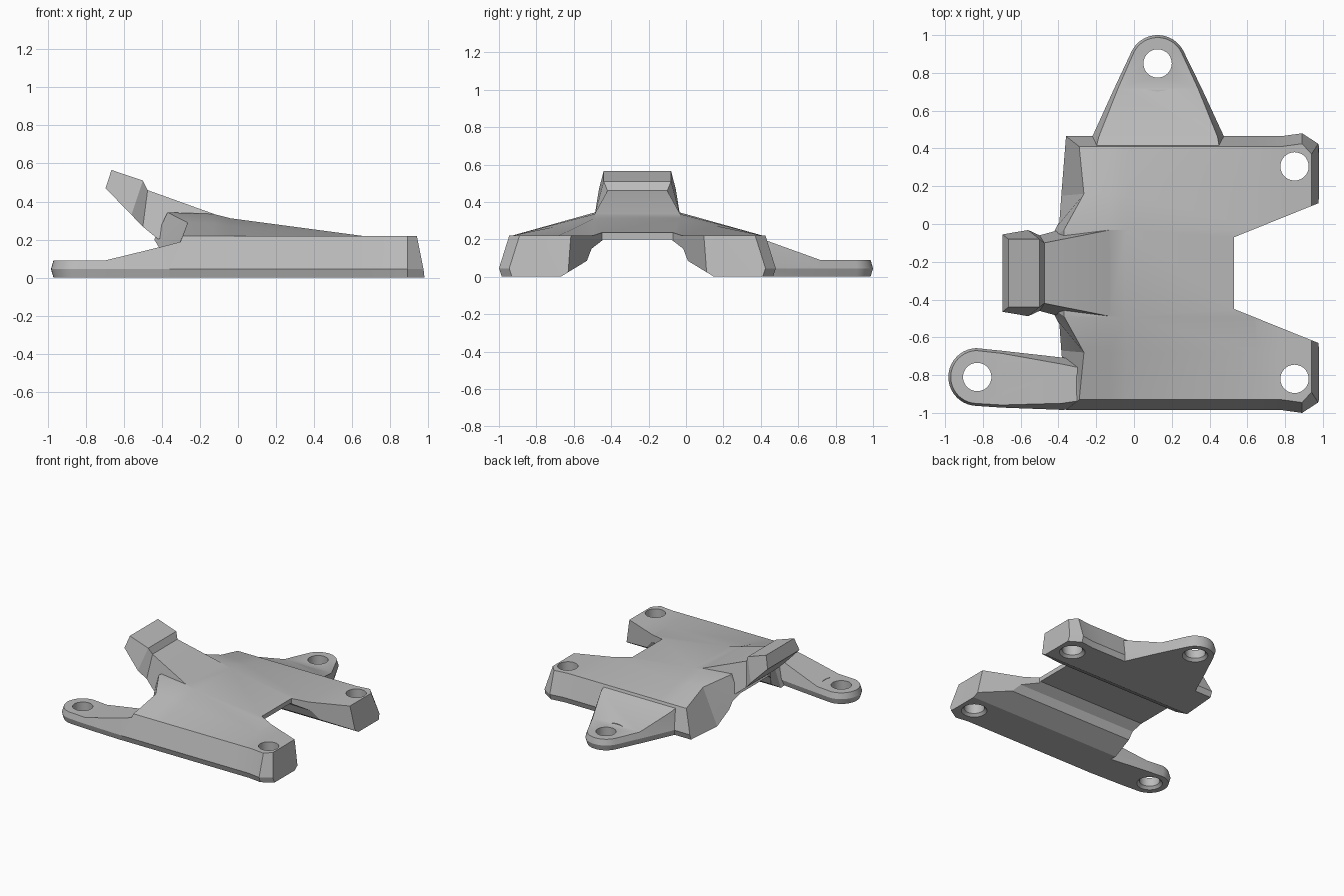
import bpy, bmesh, math
from mathutils import Vector

cube = bpy.data.objects.get("Cube")
if cube:
    bpy.data.objects.remove(cube, do_unlink=True)

MID = -0.26   # y of the channel's centre line
grey = bpy.data.materials.new("cast grey")
grey.use_nodes = True
grey.diffuse_color = (0.5, 0.5, 0.5, 1)
grey.node_tree.nodes["Principled BSDF"].inputs["Base Color"].default_value = (0.5, 0.5, 0.5, 1)


def loft(name, sections, caps=None):
    """Closed solid through equal-length rings; caps list the end polygons by ring index."""
    bm = bmesh.new()
    rings = [[bm.verts.new(p) for p in s] for s in sections]
    n = len(rings[0])
    for a, b in zip(rings, rings[1:]):
        for i in range(n):
            j = (i + 1) % n
            bm.faces.new((a[i], a[j], b[j], b[i]))
    for ring in (rings[0], rings[-1]):
        for cap in caps or [range(n)]:
            bm.faces.new([ring[i] for i in cap])
    bmesh.ops.recalc_face_normals(bm, faces=bm.faces)
    mesh = bpy.data.meshes.new(name)
    bm.to_mesh(mesh)
    bm.free()
    obj = bpy.data.objects.new(name, mesh)
    bpy.context.collection.objects.link(obj)
    mesh.materials.append(grey)
    return obj


def disc(x, y, z, r, n=40):
    return [(x + r * math.cos(2 * math.pi * i / n), y + r * math.sin(2 * math.pi * i / n), z)
            for i in range(n)]


def combine(target, other, operation):
    mod = target.modifiers.new("join", "BOOLEAN")
    mod.operation, mod.object, mod.solver = operation, other, "EXACT"
    bpy.context.view_layer.objects.active = target
    bpy.ops.object.modifier_apply(modifier=mod.name)
    bpy.data.objects.remove(other, do_unlink=True)


# Half of the body's arched cross-section: offset from MID, height, x of neck-side end
HALF = [(0.23, None, -0.37), (0.42, None, -0.265), (0.67, 0.22, -0.29),
        (0.725, 0.045, -0.36), (0.71, 0, -0.36), (0.41, 0, -0.385),
        (0.27, 0.085, -0.395), (0.245, 0.15, -0.41), (0.18, 0.2, -0.44)]
# End polygons that keep the channel open
half_caps = [(0, 1, 7, 8), (1, 5, 6, 7), (1, 2, 3, 4, 5)]
BODY_CAPS = [(0, 8, 9, 17)] + half_caps + [[17 - i for i in cap] for cap in half_caps]


def body_section(x, ridge, flare=0, first=False, last=False):
    ring = []
    for side, points in ((1, HALF), (-1, HALF[::-1])):
        for w, z, start in points:
            if z is None:
                z = min(ridge, 0.22 + (ridge - 0.22) * (0.67 - w) / 0.44)
            px = x
            if first:
                px = start
            if last:
                px = 0.98 - 0.04 * min(1, max(0, z - 0.02) / 0.2)
            if w > 0.6:
                w += flare
            ring.append((px, MID + side * w, z))
    return ring


body = loft("bracket_body", [
    body_section(0, 0.343, first=True), body_section(-0.13, 0.335),
    body_section(-0.04, 0.312), body_section(0.65, 0.22), body_section(0.78, 0.22),
    body_section(0.89, 0.22, flare=0.015), body_section(0, 0.22, flare=-0.04, last=True)],
    BODY_CAPS)

# Gap between the two legs
combine(body, loft("leg_gap", [
    [(0.53, MID + 0.19, z), (1.1, MID + 0.42, z), (1.1, MID - 0.42, z), (0.53, MID - 0.19, z)]
    for z in (-0.1, 0.5)]), "DIFFERENCE")


def lug(name, center, forward, sweep, roots):
    """Rounded ear; sweep is the half arc, roots list (distance, left, right, top, inset)."""
    c, f = Vector(center), Vector(forward)
    s = Vector((-f.y, f.x))
    sections = []

    def place(d, w, z):
        p = c + f * d + s * w
        return (p.x, p.y, z)

    levels = [(0.14, 0), (0.153, 0.045), (0.14, 0.09)]
    for k in range(11):
        a = math.radians(2 + (sweep - 2) * k / 10)
        sections.append([place(r * math.cos(a), side * r * math.sin(a), z)
                         for side in (1, -1) for r, z in levels[::side]])
    for d, left, right, top, inset in roots:
        ring = []
        for side, w in ((1, left), (-1, right)):
            widths = [(w - 0.013, 0), (w, 0.045), (w - inset, top)]
            ring += [place(-d, side * q, z) for q, z in widths[::side]]
        sections.append(ring)
    return loft(name, sections, [(0, 1, 4, 5), (1, 2, 3, 4)])


# Mounting ears: one beside the neck, one at the back
combine(body, lug("side_ear", (-0.83, -0.81), (-1, 0), 88,
                  [(0.13, 0.162, 0.139, 0.09, 0.014), (0.45, 0.174, 0.103, 0.168, 0.035),
                   (0.56, 0.168, 0.09, 0.197, 0.045)]), "UNION")
combine(body, lug("back_ear", (0.125, 0.847), (0, 1), 64,
                  [(0.13, 0.23, 0.234, 0.09, 0.02), (0.385, 0.346, 0.352, 0.182, 0.035),
                   (0.46, 0.37, 0.37, 0.21, 0.04)]), "UNION")

# Neck and slanted head: top x, z, half width, then bottom x, z, half width
NECK = [(-0.665, 0.566, 0.18, -0.696, 0.47, 0.205),
        (-0.50, 0.51, 0.18, -0.56, 0.33, 0.228),
        (-0.475, 0.46, 0.16, -0.50, 0.268, 0.2),
        (-0.13, 0.336, 0.228, -0.42, 0.202, 0.222),
        (-0.05, 0.29, 0.2, -0.25, 0.215, 0.17)]
combine(body, loft("neck", [
    [(tx, MID + tw, tz), (tx, MID - tw, tz), (bx, MID - bw, bz), (bx, MID + bw, bz)]
    for tx, tz, tw, bx, bz, bw in NECK]), "UNION")

# Bolt holes, countersunk below, with a flat seat on the two ears
for x, y, seat in ((0.85, 0.305, False), (0.85, -0.82, False),
                   (-0.83, -0.81, True), (0.125, 0.85, True)):
    combine(body, loft("bolt_hole", [disc(x, y, -0.02, 0.115), disc(x, y, 0.02, 0.075),
                                     disc(x, y, 0.4, 0.075)]), "DIFFERENCE")
    if seat:
        combine(body, loft("bolt_seat", [disc(x, y, 0.0905, 0.148),
                                         disc(x, y, 0.4, 0.148)]), "DIFFERENCE")

bpy.ops.object.select_all(action="DESELECT")
body.select_set(True)
bpy.context.view_layer.objects.active = body
bpy.ops.object.shade_smooth_by_angle(angle=math.radians(20))
